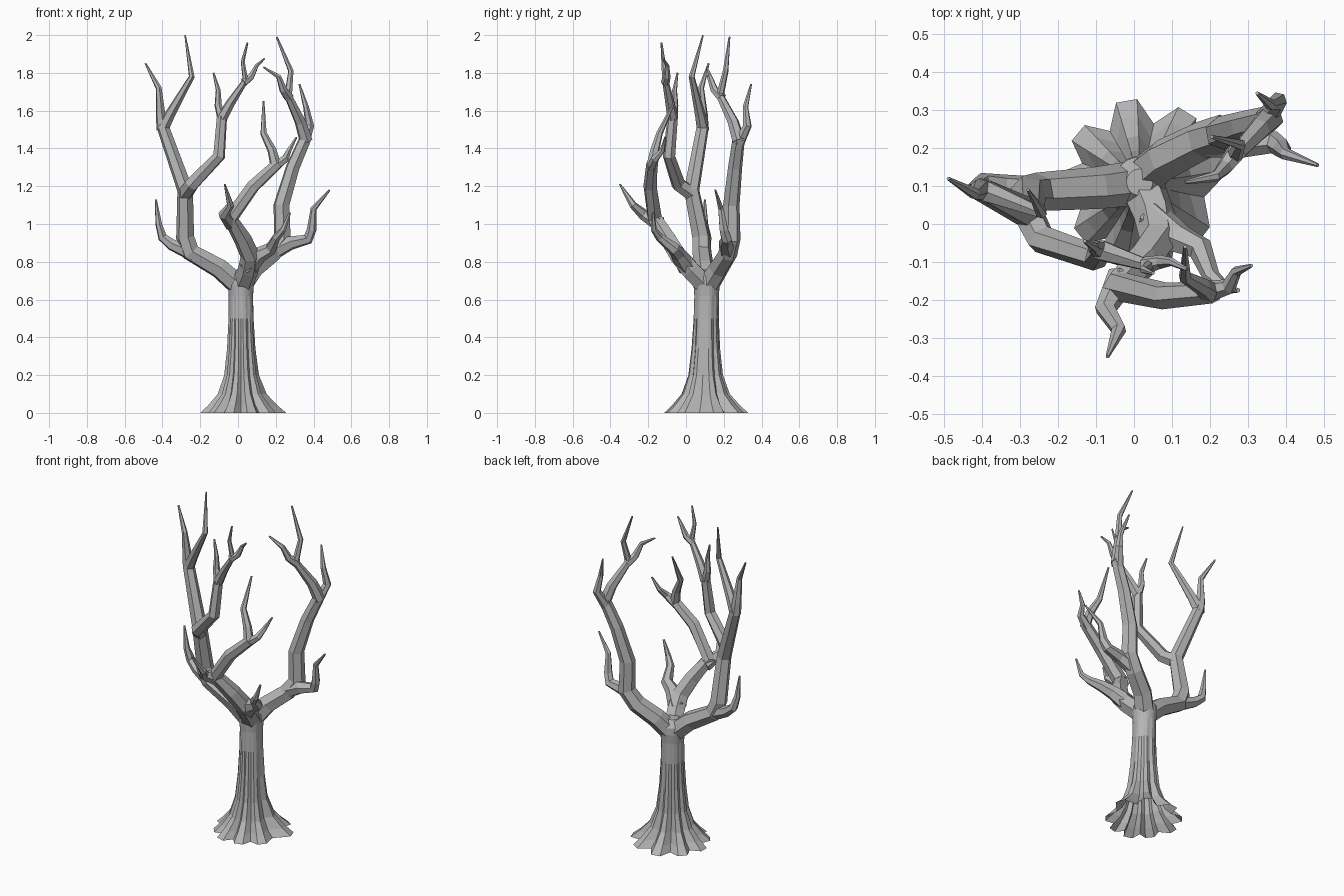
import bpy, bmesh, math
from mathutils import Vector

cube = bpy.data.objects.get("Cube")
if cube:
    bpy.data.objects.remove(cube, do_unlink=True)

bark = bpy.data.materials.new("grey_bark")
bark.use_nodes = True
GREY = (0.46, 0.46, 0.46, 1)
bark.diffuse_color = GREY
shader = bark.node_tree.nodes["Principled BSDF"]
shader.inputs["Base Color"].default_value = GREY
shader.inputs["Roughness"].default_value = 0.9


def loft(name, rings, cap_start=True):
    """Bridge equal-length rings of points into one flat-shaded object."""
    bm = bmesh.new()
    loops = [[bm.verts.new(p) for p in ring] for ring in rings]
    n = len(loops[0])
    for low, high in zip(loops, loops[1:]):
        for i in range(n):
            j = (i + 1) % n
            bm.faces.new((low[i], low[j], high[j], high[i]))
    if cap_start:
        bm.faces.new(loops[0][::-1])
    bm.faces.new(loops[-1])
    mesh = bpy.data.meshes.new(name)
    bm.to_mesh(mesh)
    bm.free()
    mesh.materials.append(bark)
    obj = bpy.data.objects.new(name, mesh)
    bpy.context.collection.objects.link(obj)


def branch(name, points, r_start, r_end, sides=6):
    """Sweep a tapering polygon along a bent path."""
    pts = [Vector(p) for p in points]
    lengths = [0.0]
    for a, b in zip(pts, pts[1:]):
        lengths.append(lengths[-1] + (b - a).length)
    side = None
    rings = []
    for i, p in enumerate(pts):
        before = (p - pts[max(i - 1, 0)]).normalized()
        after = (pts[min(i + 1, len(pts) - 1)] - p).normalized()
        axis = (before + after).normalized()
        # Carry the previous frame along so the tube does not twist
        guide = side if side else axis.orthogonal()
        side = (guide - axis * guide.dot(axis)).normalized()
        up = axis.cross(side)
        r = r_start + (r_end - r_start) * lengths[i] / lengths[-1]
        angles = [math.tau * k / sides for k in range(sides)]
        rings.append([p + r * (side * math.cos(a) + up * math.sin(a)) for a in angles])
    loft(name, rings)


# Trunk: fluted rings that spread into broad root lobes, open underneath
lobes = [(18, .24), (58, .23), (100, .23), (140, .22), (178, .22),
         (219, .21), (252, .22), (285, .21), (322, .21)]
# height, crest radius, groove radius, share of lobe variation
levels = [(0, .22, .168, 1), (.04, .178, .13, .7), (.1, .127, .1, .4),
          (.2, .092, .078, .1), (.34, .076, .066, 0), (.5, .067, .063, 0),
          (.62, .065, .064, 0), (.68, .07, .07, 0), (.72, .067, .067, 0),
          (.76, .035, .035, 0)]
rings = []
for z, crest, groove, share in levels:
    t = z / .73
    ring = []
    for i, (angle, reach) in enumerate(lobes):
        following = lobes[(i + 1) % len(lobes)][0]
        if following < angle:
            following += 360
        r = crest + share * (reach - .22)
        for a, radius in ((angle - 7, r), (angle + 7, r), ((angle + following) / 2, groove)):
            a = math.radians(a)
            ring.append((.02 - .005 * t + radius * math.cos(a),
                         .1 + .01 * t + radius * math.sin(a), z))
    rings.append(ring)
loft("trunk", rings, cap_start=False)

# Right limb with its forks
branch("right_limb", [(.02, .11, .66), (-.1, .095, .765), (-.25, .085, .85), (-.28, .08, .93),
                      (-.28, .03, 1.18), (-.4, .09, 1.52)], .06, .033)
branch("right_low_spur", [(-.23, .08, .84), (-.35, .1, .89), (-.4, .11, .93),
                          (-.42, .1, 1.0), (-.435, .1, 1.13)], .045, .005)
branch("right_tall_tip", [(-.4, .09, 1.5), (-.36, .075, 1.58), (-.245, .03, 1.78),
                          (-.28, .09, 2.0)], .033, .004)
branch("right_outer_tip", [(-.4, .09, 1.5), (-.41, .09, 1.58), (-.42, .08, 1.72),
                           (-.49, .12, 1.85)], .032, .005)
branch("right_inner_limb", [(-.28, .03, 1.16), (-.245, -.04, 1.21), (-.1, -.09, 1.36),
                            (-.085, -.07, 1.57)], .042, .028)
branch("right_inner_spur", [(-.085, -.07, 1.56), (-.105, -.06, 1.63), (-.105, -.06, 1.71),
                            (-.13, -.045, 1.8)], .026, .005)
branch("right_inner_twig", [(-.085, -.07, 1.56), (-.04, -.085, 1.64), (.04, -.11, 1.76),
                            (.025, -.12, 1.86), (.05, -.13, 1.96)], .03, .005)
branch("right_inner_twig_spur", [(.03, -.11, 1.75), (.07, -.1, 1.78), (.1, -.1, 1.84),
                                 (.14, -.12, 1.875)], .024, .005)

# Left limb with its forks
branch("left_limb", [(.01, .11, .66), (.08, .17, .76), (.18, .22, .84), (.235, .24, .92),
                     (.23, .24, 1.1), (.29, .26, 1.3), (.36, .28, 1.46)], .06, .033)
branch("left_low_spur", [(.2, .22, .86), (.28, .21, .9), (.37, .215, .92), (.39, .2, .97),
                         (.4, .185, 1.08), (.485, .155, 1.18)], .045, .005)
branch("left_outer_tip", [(.345, .275, 1.42), (.38, .325, 1.52), (.36, .315, 1.62),
                          (.325, .345, 1.74)], .033, .005)
branch("left_upper_limb", [(.36, .28, 1.44), (.33, .25, 1.54), (.265, .18, 1.68),
                           (.28, .21, 1.81), (.205, .23, 1.99)], .036, .005)
branch("left_upper_spur", [(.27, .19, 1.67), (.24, .15, 1.71), (.215, .125, 1.78),
                           (.135, .11, 1.83)], .028, .005)

# Front limb with its forks
branch("front_limb", [(.015, .12, .66), (.055, .02, .76), (.065, -.04, .83), (.025, -.095, .92),
                      (-.04, -.165, 1.03), (.08, -.19, 1.2), (.21, -.18, 1.32)], .06, .03)
branch("front_forward_spur", [(-.03, -.14, 1.0), (-.075, -.225, 1.05), (-.04, -.28, 1.1),
                              (-.07, -.35, 1.21)], .042, .005)
branch("front_upper_tip", [(.2, -.18, 1.31), (.18, -.165, 1.39), (.135, -.14, 1.48),
                           (.135, -.06, 1.65)], .03, .005)
branch("front_outer_tip", [(.19, -.18, 1.3), (.25, -.165, 1.345), (.27, -.125, 1.39),
                           (.31, -.11, 1.46)], .03, .005)
branch("front_low_spur", [(.05, .01, .77), (.12, -.04, .84), (.175, -.065, .87),
                          (.205, -.14, .93), (.24, -.17, .97), (.275, -.175, 1.06)], .053, .006)
